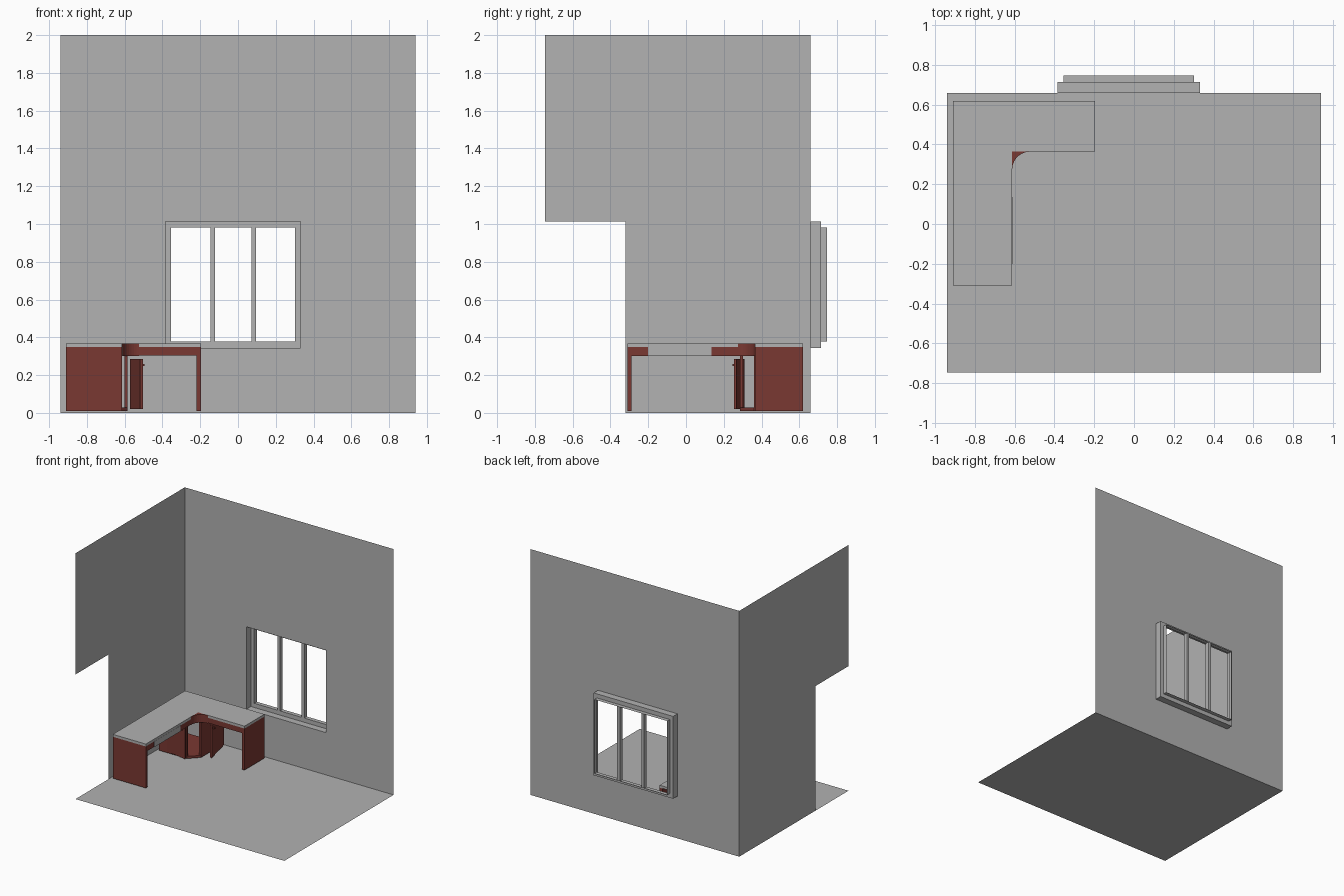
import bpy, bmesh, math
from mathutils import Vector

if "Cube" in bpy.data.objects:
    bpy.data.objects.remove(bpy.data.objects["Cube"])


def material(name, rgb):
    m = bpy.data.materials.new(name)
    m.diffuse_color = (*rgb, 1)
    m.use_nodes = True
    m.node_tree.nodes["Principled BSDF"].inputs["Base Color"].default_value = m.diffuse_color
    return m


GREY = material("plain grey", (0.445, 0.445, 0.445))
RED = material("red brown wood", (0.195, 0.040, 0.032))


def finish(bm, name, mat, fix_normals=True):
    if fix_normals:
        bmesh.ops.recalc_face_normals(bm, faces=bm.faces)
    me = bpy.data.meshes.new(name)
    bm.to_mesh(me)
    bm.free()
    me.materials.append(mat)
    ob = bpy.data.objects.new(name, me)
    bpy.context.collection.objects.link(ob)
    return ob


def prism(name, outline, z0, z1, mat):
    """Upright solid from a plan outline."""
    bm = bmesh.new()
    low = bm.faces.new([bm.verts.new((x, y, z0)) for x, y in outline])
    if z1 > z0:
        ext = bmesh.ops.extrude_face_region(bm, geom=[low])
        top = [v for v in ext["geom"] if isinstance(v, bmesh.types.BMVert)]
        bmesh.ops.translate(bm, verts=top, vec=(0, 0, z1 - z0))
        if low not in bm.faces[:]:
            bm.faces.new([v for v in bm.verts if v not in top])
    return finish(bm, name, mat)


def box(name, x0, x1, y0, y1, z0, z1, mat):
    return prism(name, [(x0, y0), (x1, y0), (x1, y1), (x0, y1)], z0, z1, mat)


def board(name, a, b, thick, z0, z1, mat):
    """Upright board standing on the plan line a-b."""
    a, b = Vector(a), Vector(b)
    d = (b - a).normalized() * thick / 2
    n = Vector((-d.y, d.x))
    return prism(name, [a - n, b - n, b + n, a + n], z0, z1, mat)


# Floor
X, YB, YF = 0.94, 0.658, -0.747
bm = bmesh.new()
bm.faces.new([bm.verts.new(p) for p in
              ((-X, YF, 0), (X, YF, 0), (X, YB, 0), (-X, YB, 0))])
finish(bm, "floor", GREY, False)

# Left wall with the lower front part cut away
bm = bmesh.new()
side = [(YB, 0), (YB, 2), (YF, 2), (YF, 1.014), (-0.321, 1.014), (-0.321, 0)]
bm.faces.new([bm.verts.new((-X, y, z)) for y, z in side])
finish(bm, "left_wall", GREY, False)

# Back wall stepping outward into the window recess
bm = bmesh.new()
OUT, INN = (-0.384, 0.332, 0.344, 1.014), (-0.354, 0.301, 0.378, 0.981)
steps = [((-X, X, 0, 2), YB), (OUT, YB), (OUT, 0.714), (INN, 0.714), (INN, 0.747)]
loops = []
for (x0, x1, z0, z1), y in steps:
    loops.append([bm.verts.new(p) for p in
                  ((x0, y, z0), (x1, y, z0), (x1, y, z1), (x0, y, z1))])
for a, b in zip(loops, loops[1:]):
    for i in range(4):
        j = (i + 1) % 4
        bm.faces.new((a[i], a[j], b[j], b[i]))
finish(bm, "back_wall_and_window_recess", GREY, False)

# Window mullions
for i, x in enumerate((-0.133, 0.084)):
    box(f"window_mullion_{i}", x - 0.0125, x + 0.0125, 0.714, 0.747, 0.378, 0.981, GREY)

# L-shaped desk top
XL, XI, XR = -0.91, -0.613, -0.196
Y0, YI, Y1 = -0.31, 0.364, 0.619
prism("desk_top", [(XL, Y0), (XI, Y0), (XI, YI), (XR, YI), (XR, Y1), (XL, Y1)],
      0.348, 0.368, GREY)

# Desk end panels
box("left_end_panel", XL, XI, Y0, Y0 + 0.022, 0.01, 0.348, RED)
box("right_end_panel", XR - 0.024, XR, YI, Y1, 0.01, 0.348, RED)

# Aprons under the inner edges, and the drawer
box("left_apron_front", XI - 0.02, XI - 0.003, Y0 + 0.022, -0.20, 0.302, 0.348, RED)
box("left_apron_rear", XI - 0.02, XI - 0.003, 0.135, YI, 0.302, 0.348, RED)
box("right_apron", XI, XR - 0.024, YI + 0.003, YI + 0.02, 0.304, 0.348, RED)
box("drawer", XL + 0.04, XI + 0.001, -0.20, 0.135, 0.302, 0.3478, GREY)

# Concave corner fillet joining the two arms
R = 0.09
arc = [(XI + R - R * math.cos(t), YI - R + R * math.sin(t))
       for t in (math.pi / 2 * i / 10 for i in range(11))]
prism("corner_fillet", [(XI, YI)] + arc[::-1], 0.302, 0.368, RED)

# Corner cabinet: base, two sides
CX, CY = -0.585, 0.285
prism("cabinet_base", [(XL, CY), (-0.66, CY), (CX, 0.36), (CX, Y1), (XL, Y1)],
      0.01, 0.028, RED)
box("cabinet_left_side", XL, -0.66, CY, CY + 0.016, 0.01, 0.30, RED)
box("cabinet_right_side", CX - 0.016, CX, 0.36, Y1, 0.01, 0.30, RED)

# Flared cabinet doors with knobs
board("left_door", (-0.655, 0.260), (-0.90, 0.303), 0.014, 0.02, 0.285, RED)
board("right_door", (-0.511, 0.382), (-0.566, 0.615), 0.014, 0.02, 0.285, RED)
box("left_knob", -0.69, -0.678, 0.246, 0.262, 0.247, 0.259, RED)
box("right_knob", -0.51, -0.494, 0.404, 0.416, 0.247, 0.259, RED)
